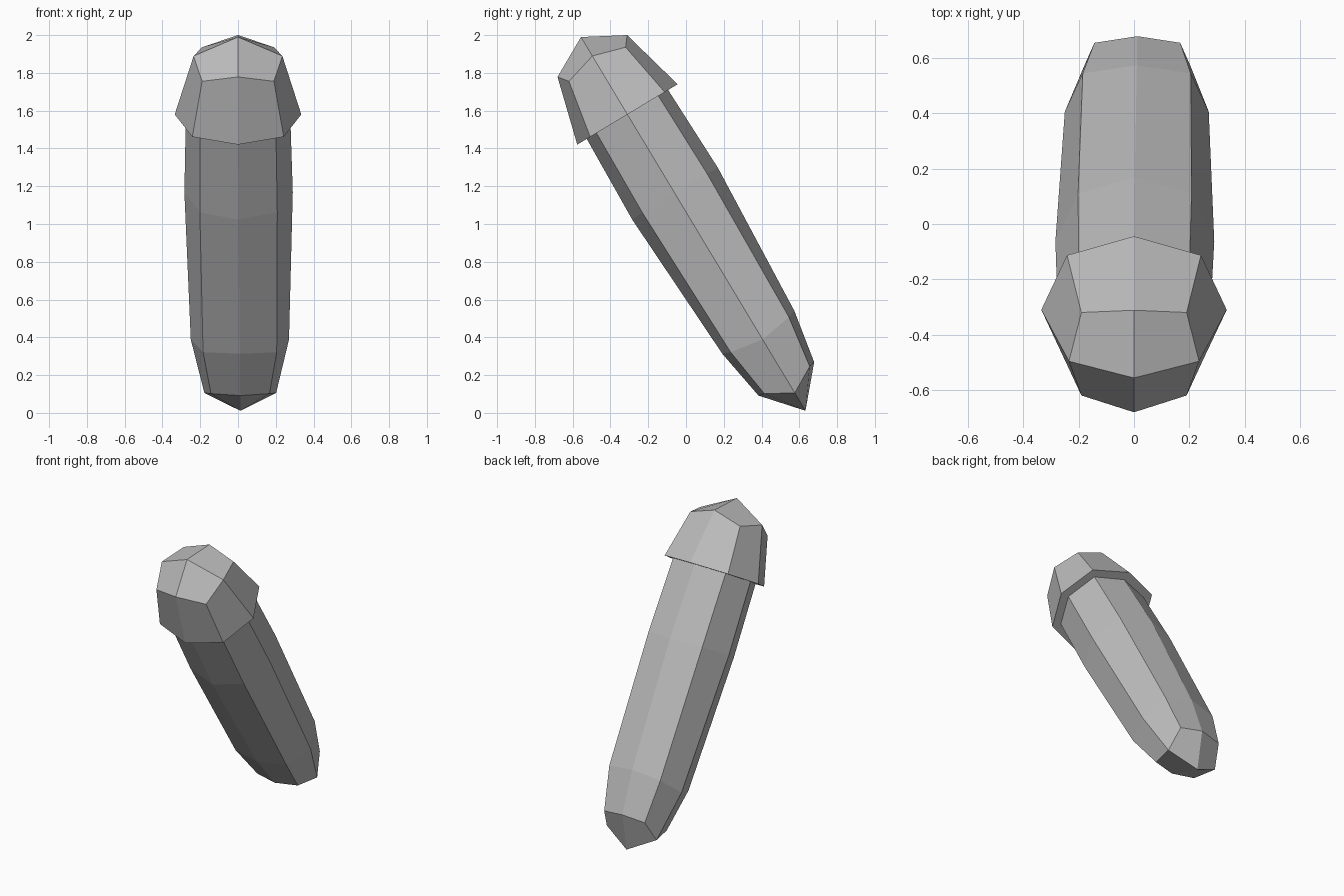
import bpy, bmesh, math
from mathutils import Vector

cube = bpy.data.objects.get("Cube")
if cube:
    bpy.data.objects.remove(cube, do_unlink=True)

TILT = math.radians(31)
ORIGIN = Vector((0, -0.31, 1.58))   # centre of the cap rim

grey = bpy.data.materials.new("plain_grey")
grey.use_nodes = True
grey.diffuse_color = (0.5, 0.5, 0.5, 1)
grey.node_tree.nodes["Principled BSDF"].inputs["Base Color"].default_value = (0.5, 0.5, 0.5, 1)


def ring(bm, side, fore, corner, shift=0):
    """Eight-sided ring; side=(x, z), fore=(y, z), corner=(x, y, z)."""
    verts = []
    for i in range(8):
        c, s = (round(f(i * math.pi / 4)) if i % 2 == 0 else math.copysign(1, f(i * math.pi / 4))
                for f in (math.cos, math.sin))
        if i % 2:
            x, y, z = corner
        else:
            x, y = side[0], fore[0]
            z = side[1] if c else fore[1]
        verts.append(bm.verts.new((c * x + shift, s * y, z)))
    return verts


def bridge(bm, a, b):
    for i in range(8):
        j = (i + 1) % 8
        bm.faces.new((a[i], a[j], b[j], b[i]))


def dome(bm, loop, z, shift=0):
    """Close a ring with four quads meeting at a point."""
    tip = bm.verts.new((shift, 0, z))
    for i in range(0, 8, 2):
        bm.faces.new((tip, loop[i], loop[i + 1], loop[(i + 2) % 8]))


def finish(bm, name):
    bmesh.ops.recalc_face_normals(bm, faces=bm.faces)
    mesh = bpy.data.meshes.new(name)
    bm.to_mesh(mesh)
    bm.free()
    mesh.materials.append(grey)
    obj = bpy.data.objects.new(name, mesh)
    obj.location = ORIGIN
    obj.rotation_euler.x = TILT
    bpy.context.collection.objects.link(obj)


# Long faceted shaft with a rounded lower end
bm = bmesh.new()
loops = [
    ring(bm, (0.19, -1.72), (0.172, -1.633), (0.155, 0.14, -1.64), 0.012),
    ring(bm, (0.26, -1.39), (0.222, -1.345), (0.195, 0.18, -1.36), 0.01),
    ring(bm, (0.287, -0.48), (0.265, -0.49), (0.205, 0.2, -0.485), 0.003),
    ring(bm, (0.275, 0.05), (0.25, 0.05), (0.2, 0.19, 0.05)),
]
dome(bm, loops[0], -1.83, 0.012)
for low, high in zip(loops, loops[1:]):
    bridge(bm, low, high)
bm.faces.new(loops[-1])
finish(bm, "shaft")

# Flared cap with a flat underside
bm = bmesh.new()
rim = ring(bm, (0.335, 0), (0.31, 0), (0.242, 0.23, 0))
crown = ring(bm, (0.235, 0.361), (0.215, 0.361), (0.19, 0.175, 0.31))
bm.faces.new(rim)
bridge(bm, rim, crown)
dome(bm, crown, 0.478)
finish(bm, "cap")
